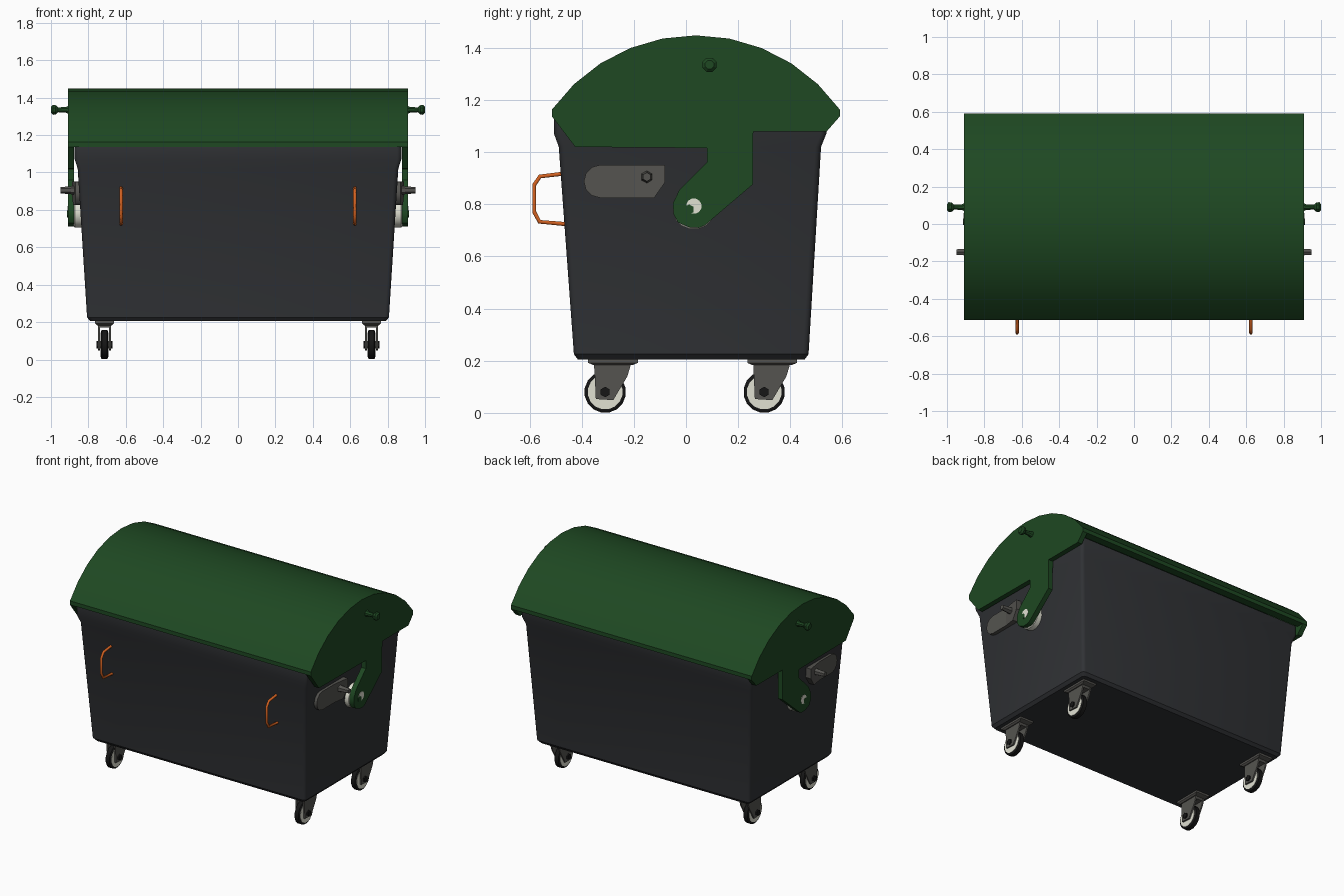
import bpy, bmesh, math

if "Cube" in bpy.data.objects:
    bpy.data.objects.remove(bpy.data.objects["Cube"])


def material(name, r, g, b):
    m = bpy.data.materials.new(name)
    m.diffuse_color = (r, g, b, 1)
    m.use_nodes = True
    m.node_tree.nodes["Principled BSDF"].inputs["Base Color"].default_value = m.diffuse_color
    return m


GREEN = material("green", 0.013, 0.065, 0.016)
DARK = material("dark_grey", 0.03, 0.032, 0.036)
BLACK = material("black", 0.008, 0.008, 0.008)
STEEL = material("steel", 0.09, 0.088, 0.08)
WHITE = material("off_white", 0.75, 0.75, 0.65)
ORANGE = material("orange", 0.65, 0.12, 0.015)


def finish(obj, mat, mirror):
    obj.data.materials.append(mat)
    bpy.context.collection.objects.link(obj)
    if mirror:
        obj.modifiers.new("mirror", 'MIRROR').use_mirror_merge = False
    return obj


def loft(name, rings, mat, mirror=True):
    """Skin a list of equal-length rings and cap both ends."""
    bm = bmesh.new()
    vs = [[bm.verts.new(p) for p in ring] for ring in rings]
    n = len(vs[0])
    for a, b in zip(vs, vs[1:]):
        for i in range(n):
            j = (i + 1) % n
            bm.faces.new((a[i], a[j], b[j], b[i]))
    bm.faces.new(vs[0])
    bm.faces.new(vs[-1])
    bmesh.ops.recalc_face_normals(bm, faces=bm.faces)
    me = bpy.data.meshes.new(name)
    bm.to_mesh(me)
    bm.free()
    for p in me.polygons:
        p.use_smooth = True
    me.set_sharp_from_angle(angle=math.radians(30))
    return finish(bpy.data.objects.new(name, me), mat, mirror)


def prism(name, pts, x0, x1, mat, mirror=True):
    return loft(name, [[(x, y, z) for y, z in pts] for x in (x0, x1)], mat, mirror)


def lathe(name, cy, cz, profile, n, mat):
    """Turned part about an axis along x; profile is (x, radius)."""
    ang = [2 * math.pi * (i + 0.5) / n for i in range(n)]
    return loft(name, [[(x, cy + r * math.cos(a), cz + r * math.sin(a)) for a in ang]
                       for x, r in profile], mat)


def round_rect(z, hx, y0, y1, r=0.022, seg=3):
    pts = []
    for k, (cx, cy) in enumerate([(hx - r, y1 - r), (r - hx, y1 - r),
                                  (r - hx, y0 + r), (hx - r, y0 + r)]):
        for i in range(seg + 1):
            a = math.pi / 2 * (k + i / seg)
            pts.append((cx + r * math.cos(a), cy + r * math.sin(a), z))
    return pts


# Hollow tapered body with flared rim
loft("bin_body", [round_rect(*s) for s in [
    (0.205, 0.79, -0.415, 0.455), (0.225, 0.807, -0.43, 0.47),
    (1.02, 0.857, -0.488, 0.518), (1.07, 0.873, -0.506, 0.538),
    (1.135, 0.873, -0.506, 0.538), (1.135, 0.84, -0.465, 0.495),
    (0.24, 0.785, -0.405, 0.445)]], DARK, mirror=False)


# Lid: curved shell and end panels with hinge arms
def arc(radius, half, n=10):
    return [(0.038 + radius * math.sin(a), 0.77 + radius * math.cos(a))
            for a in (half * (2 * i / n - 1) for i in range(n + 1))]


outer = arc(0.678, math.radians(54.5))
inner = arc(0.62, math.acos(0.367 / 0.62))
prism("lid_shell", outer + [(0.59, 1.137)] + inner[::-1] + [(-0.514, 1.137)],
      -0.88, 0.88, GREEN, mirror=False)
prism("lid_end_panel", outer + [
    (0.59, 1.137), (0.54, 1.08), (0.258, 1.08), (0.256, 0.876), (0.073, 0.72),
    (0.05, 0.71), (0.015, 0.711), (-0.03, 0.73), (-0.048, 0.762), (-0.05, 0.805),
    (-0.025, 0.856), (0.08, 0.96), (0.08, 1.016), (-0.425, 1.02), (-0.514, 1.137)],
    0.876, 0.91, GREEN)
lathe("lid_knob", 0.09, 1.335, [(0.90, 0.026), (0.922, 0.016), (0.962, 0.014),
                                (0.975, 0.027), (0.99, 0.029), (1.0, 0.018)], 8, GREEN)

# Hinge pivots
lathe("pivot_disc", 0.03, 0.785, [(0.83, 0.082), (0.872, 0.082), (0.88, 0.075)], 16, WHITE)
lathe("pivot_cap", 0.03, 0.793, [(0.87, 0.03), (0.912, 0.03)], 12, WHITE)
lathe("pivot_bolt", 0.012, 0.78, [(0.88, 0.02), (0.914, 0.02)], 6, GREEN)

# Side lifting plates and pins
plate_end = [(-0.33 - 0.062 * math.sin(a), 0.888 + 0.063 * math.cos(a))
             for a in (math.pi * i / 6 for i in range(7))]
prism("lift_plate", plate_end + [(-0.2, 0.825), (-0.2, 0.951)], 0.83, 0.87, STEEL)
wing = [(-0.2, 0.951), (-0.2, 0.825), (-0.122, 0.825), (-0.08, 0.885), (-0.08, 0.951)]
loft("lift_plate_wing", [[(0.83, y, z) for y, z in wing],
                         [(0.87 + 0.15 * (y + 0.2), y, z) for y, z in wing]], STEEL)
lathe("lift_pin", -0.15, 0.905, [(0.85, 0.028), (0.895, 0.021), (0.948, 0.017)], 6, STEEL)

# Front grab handles
cu = bpy.data.curves.new("front_handle", 'CURVE')
cu.dimensions = '3D'
cu.bevel_depth = 0.009
cu.bevel_resolution = 1
cu.use_fill_caps = True
path = [(-0.475, 0.917), (-0.56, 0.907), (-0.582, 0.875),
        (-0.582, 0.77), (-0.562, 0.733), (-0.46, 0.724)]
for x in (-0.625, 0.625):
    sp = cu.splines.new('POLY')
    sp.points.add(len(path) - 1)
    for p, (y, z) in zip(sp.points, path):
        p.co = (x, y, z, 1)
finish(bpy.data.objects.new("front_handle", cu), ORANGE, False)

# Casters
for tag, cy in (("front", -0.31), ("rear", 0.30)):
    X, cz = 0.714, 0.08
    lathe(tag + "_tyre", cy, cz, [(X - 0.019, 0.072), (X - 0.014, 0.08),
                                  (X + 0.014, 0.08), (X + 0.019, 0.072)], 16, BLACK)
    lathe(tag + "_wheel_disc", cy, cz, [(X - 0.021, 0.067), (X + 0.021, 0.067)], 16, WHITE)
    lathe(tag + "_axle_bolt", cy, cz, [(X - 0.043, 0.02), (X + 0.043, 0.02)], 6, BLACK)
    fork = [(cy - 0.042, 0.19), (cy - 0.036, 0.053), (cy + 0.031, 0.049),
            (cy + 0.085, 0.14), (cy + 0.1, 0.19)]
    for side, s in (("inner", -1), ("outer", 1)):
        prism(f"{tag}_fork_{side}", fork, X + s * 0.024, X + s * 0.034, STEEL)
    top = [(cy - 0.042, 0.19), (cy - 0.042, 0.17), (cy + 0.09, 0.17), (cy + 0.1, 0.19)]
    prism(tag + "_fork_crown", top, X - 0.034, X + 0.034, STEEL)
    loft(tag + "_mount_plate", [[(X + sx * w, cy + 0.03 + sy * d, z) for sx, sy in
                                 ((1, 1), (-1, 1), (-1, -1), (1, -1))]
                                for z, w, d in ((0.183, 0.04, 0.075), (0.192, 0.05, 0.095),
                                                (0.207, 0.05, 0.095))], STEEL)
